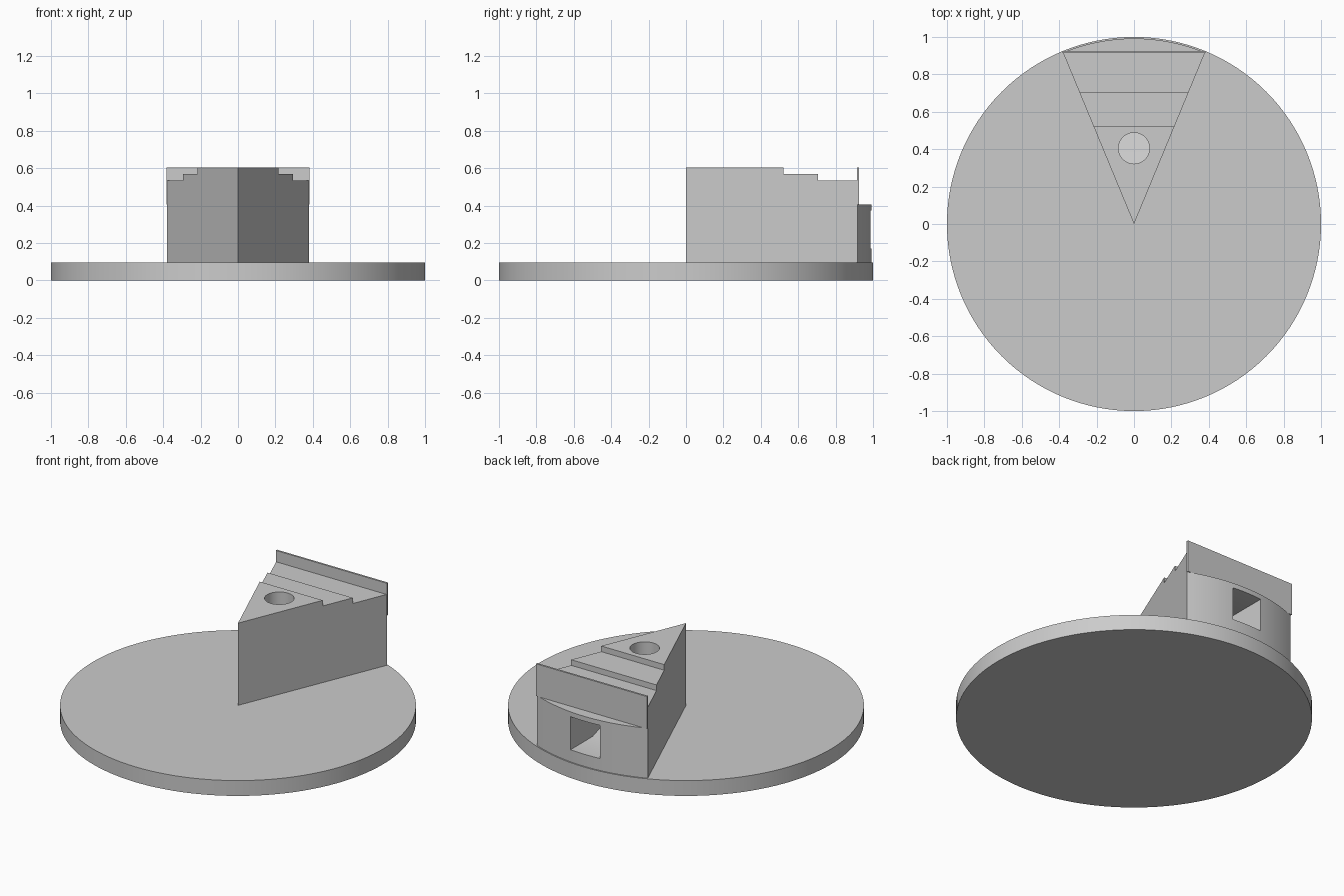
import bpy, bmesh, math
from mathutils import Vector

if "Cube" in bpy.data.objects:
    bpy.data.objects.remove(bpy.data.objects["Cube"])

HALF = math.radians(22.5)
R = 0.992


def prism(name, outline, direction):
    """Solid made by sweeping a flat outline along a direction."""
    bm = bmesh.new()
    face = bm.faces.new([bm.verts.new(p) for p in outline])
    ext = bmesh.ops.extrude_face_region(bm, geom=[face])
    moved = [v for v in ext["geom"] if isinstance(v, bmesh.types.BMVert)]
    bmesh.ops.translate(bm, vec=Vector(direction), verts=moved)
    bmesh.ops.recalc_face_normals(bm, faces=bm.faces)
    mesh = bpy.data.meshes.new(name)
    bm.to_mesh(mesh)
    bm.free()
    obj = bpy.data.objects.new(name, mesh)
    bpy.context.collection.objects.link(obj)
    return obj


def side_prism(name, profile, half_width):
    """Sweep a (y, z) profile across x."""
    return prism(name, [(-half_width, y, z) for y, z in profile], (2 * half_width, 0, 0))


def cylinder(name, radius, z0, z1, y=0, sides=128):
    bpy.ops.mesh.primitive_cylinder_add(vertices=sides, radius=radius, depth=z1 - z0,
                                        location=(0, y, (z0 + z1) / 2))
    obj = bpy.context.object
    obj.name = name
    return obj


def boolean(obj, tool, operation):
    mod = obj.modifiers.new(operation.lower(), 'BOOLEAN')
    mod.operation = operation
    mod.solver = 'EXACT'
    mod.object = tool
    bpy.context.view_layer.objects.active = obj
    bpy.ops.object.modifier_apply(modifier=mod.name)
    bpy.data.objects.remove(tool)


def smooth(obj):
    bpy.ops.object.select_all(action='DESELECT')
    obj.select_set(True)
    bpy.context.view_layer.objects.active = obj
    bpy.ops.object.shade_smooth_by_angle(angle=math.radians(30))


# Round base
base = cylinder("base_disc", 1.0, 0, 0.095)

# Wedge body: stepped side profile trimmed to a pie slice with a curved outer wall
steps = [(-0.1, 0.09), (1.1, 0.09), (1.1, 0.405), (0.915, 0.405), (0.915, 0.535),
         (0.707, 0.535), (0.707, 0.57), (0.522, 0.57), (0.522, 0.605), (-0.1, 0.605)]
wedge = side_prism("stepped_wedge", steps, 0.6)
arc = [-HALF + 2 * HALF * i / 24 for i in range(25)]
slice_outline = [(0, 0, 0)] + [(R * math.sin(a), R * math.cos(a), 0) for a in arc]
boolean(wedge, prism("slice_cutter", slice_outline, (0, 0, 1)), 'INTERSECT')

# Outlet tunnel with a ramp, and the round drop hole meeting it
tunnel = [(1.1, 0.17), (0.77, 0.17), (0.31, 0.33), (0.31, 0.46), (0.5, 0.46),
          (0.74, 0.375), (1.1, 0.375)]
boolean(wedge, side_prism("tunnel_cutter", tunnel, 0.101), 'DIFFERENCE')
boolean(wedge, cylinder("hole_cutter", 0.083, 0.40, 0.8, 0.405, 64), 'DIFFERENCE')

# Thin upright lip closing the back of the steps
lip = side_prism("back_lip", [(0.914, 0.405), (0.926, 0.405), (0.926, 0.605), (0.914, 0.605)], 0.381)

for part in (base, wedge):
    smooth(part)
